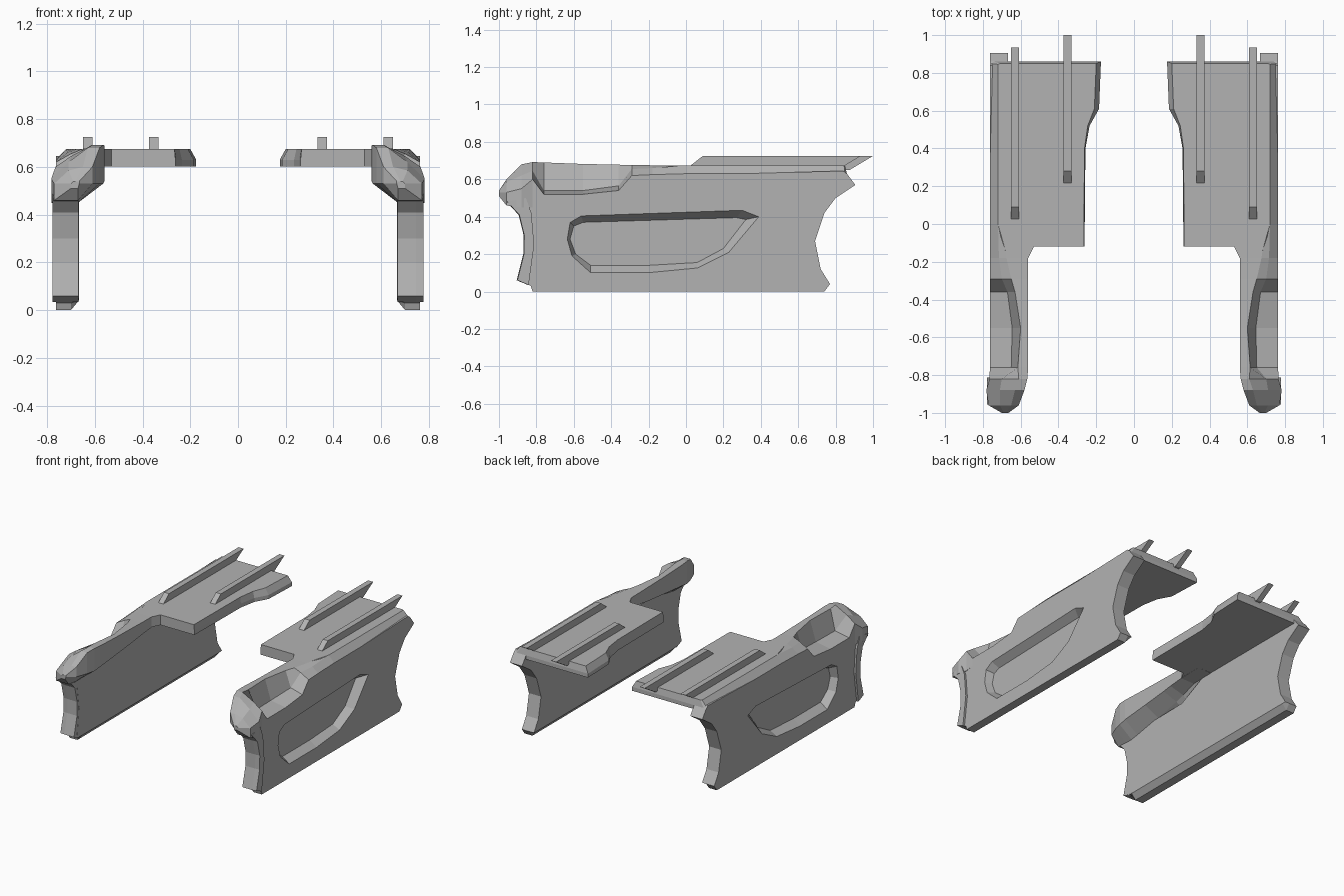
import bpy, bmesh

if "Cube" in bpy.data.objects:
    bpy.data.objects.remove(bpy.data.objects["Cube"])

grey = bpy.data.materials.new("plain grey")
grey.use_nodes = True
COLOUR = (0.45, 0.45, 0.45, 1)
grey.diffuse_color = COLOUR
grey.node_tree.nodes["Principled BSDF"].inputs["Base Color"].default_value = COLOUR


def loft(name, rings, mirror=True):
    """Skin a closed solid through rings that share one point count."""
    bm = bmesh.new()
    loops = [[bm.verts.new(p) for p in ring] for ring in rings]
    n = len(loops[0])
    for a, b in zip(loops, loops[1:]):
        for i in range(n):
            j = (i + 1) % n
            bm.faces.new((a[i], a[j], b[j], b[i]))
    bm.faces.new(loops[0])
    bm.faces.new(loops[-1])
    bmesh.ops.recalc_face_normals(bm, faces=bm.faces)
    mesh = bpy.data.meshes.new(name)
    bm.to_mesh(mesh)
    bm.free()
    mesh.materials.append(grey)
    obj = bpy.data.objects.new(name, mesh)
    bpy.context.collection.objects.link(obj)
    if mirror:
        add_mirror(obj)
    return obj


def add_mirror(obj):
    obj.modifiers.new("both sides", "MIRROR").use_axis[0] = True


def side_ring(x, points, floor=0):
    return [(x, y, max(z, floor)) for y, z in points]


# Side wall: flat plate with a chamfered foot on its inner edge
wall_outline = [(-.82, 0), (.74, 0), (.77, .04), (.72, .12), (.69, .27),
                (.74, .42), (.80, .50), (.905, .57), (.86, .63), (.84, .645),
                (-.05, .62), (-.30, .50), (-.92, .49), (-.87, .41),
                (-.85, .25), (-.87, .05), (-.83, .03)]
wall = loft("side_wall", [side_ring(.667, wall_outline, .04),
                          side_ring(.70, wall_outline),
                          side_ring(.763, wall_outline)], mirror=False)

# Blind sloping pocket in the outer face of the wall
pocket_outer = [(-.51, .10), (-.20, .10), (.06, .125), (.23, .21), (.39, .40),
                (.30, .435), (-.56, .405), (-.62, .37), (-.635, .28), (-.61, .19)]
pocket_inner = [(-.51, .14), (-.20, .14), (.06, .155), (.20, .23), (.32, .385),
                (.27, .395), (-.55, .37), (-.60, .35), (-.62, .28), (-.59, .20)]
cutter = loft("pocket_cutter", [side_ring(.71, pocket_inner),
                                side_ring(.764, pocket_outer),
                                side_ring(.80, pocket_outer)], mirror=False)
cutter.hide_render = True
cutter.display_type = "WIRE"
cutter.hide_set(True)
cut = wall.modifiers.new("pocket", "BOOLEAN")
cut.operation = "DIFFERENCE"
cut.solver = "EXACT"
cut.object = cutter
add_mirror(wall)

# Raised flange along the curved front edge
flange_outline = [(-.905, .06), (-.87, .20), (-.868, .30), (-.895, .41), (-.96, .48),
                  (-.86, .50), (-.83, .42), (-.815, .25), (-.845, .035)]
loft("front_flange", [side_ring(.668, flange_outline),
                      side_ring(.745, flange_outline),
                      [(.778, y * .99 - .005, z) for y, z in flange_outline]])

# Top shelf with sloping rim
shelf_low = [(.763, 0), (.763, .85), (.74, .86), (.175, .86), (.185, .61),
             (.235, .52), (.257, .40), (.262, -.12), (.53, -.12), (.56, -.18), (.70, -.18)]
shelf_high = [(.72, 0), (.72, .845), (.71, .85), (.20, .85), (.21, .61),
              (.245, .52), (.262, .40), (.266, -.12), (.53, -.12), (.56, -.18), (.67, -.18)]
loft("top_shelf", [[(x, y, .602) for x, y in shelf_low],
                   [(x, y, .63) for x, y in shelf_low],
                   [(x, y, .675) for x, y in shelf_high]])

# Forward arm: gusset inside, hollow scoop outside, pointed nose.
# Each row: y, under edge z, inner x, inner low z, inner top z, ridge x,
# scoop (x, z), outer (x, z)
arm_rows = [
    (0, .60, .56, .602, .675, .70, (.72, .675), (.763, .63)),
    (-.18, .60, .56, .60, .675, .675, (.715, .66), (.763, .625)),
    (-.29, .56, .56, .59, .676, .65, (.70, .655), (.763, .62)),
    (-.36, .54, .56, .58, .678, .63, (.67, .565), (.763, .54)),
    (-.55, .50, .56, .56, .682, .60, (.645, .54), (.763, .52)),
    (-.76, .46, .56, .54, .69, .615, (.65, .54), (.763, .52)),
    (-.82, .45, .565, .53, .692, .61, (.70, .645), (.765, .60)),
    (-.88, .45, .58, .53, .68, .63, (.71, .62), (.782, .55)),
    (-.96, .46, .61, .53, .60, .65, (.71, .585), (.77, .53)),
    (-1.0, .51, .665, .53, .54, .68, (.69, .54), (.70, .53)),
]
arm_rings = []
for y, under, xi, low, top, ridge, scoop, outer in arm_rows:
    section = [(min(.67, outer[0] - .02), under), (xi, low), (xi, top), (ridge, top),
               scoop, outer, (outer[0], min(under, .48) if y > -.99 else under)]
    arm_rings.append([(x, y, z) for x, z in section])
loft("front_arm", arm_rings)

# Two raised rails with ramped fronts and undercut tails
for name, x, start, end in (("inner_rail", .352, .21, 1.0), ("outer_rail", .63, .02, .935)):
    rail = [(start, .67), (start + .07, .725), (end, .725), (end - .125, .65), (start, .65)]
    loft(name, [side_ring(x - .02, rail), side_ring(x + .02, rail)])
